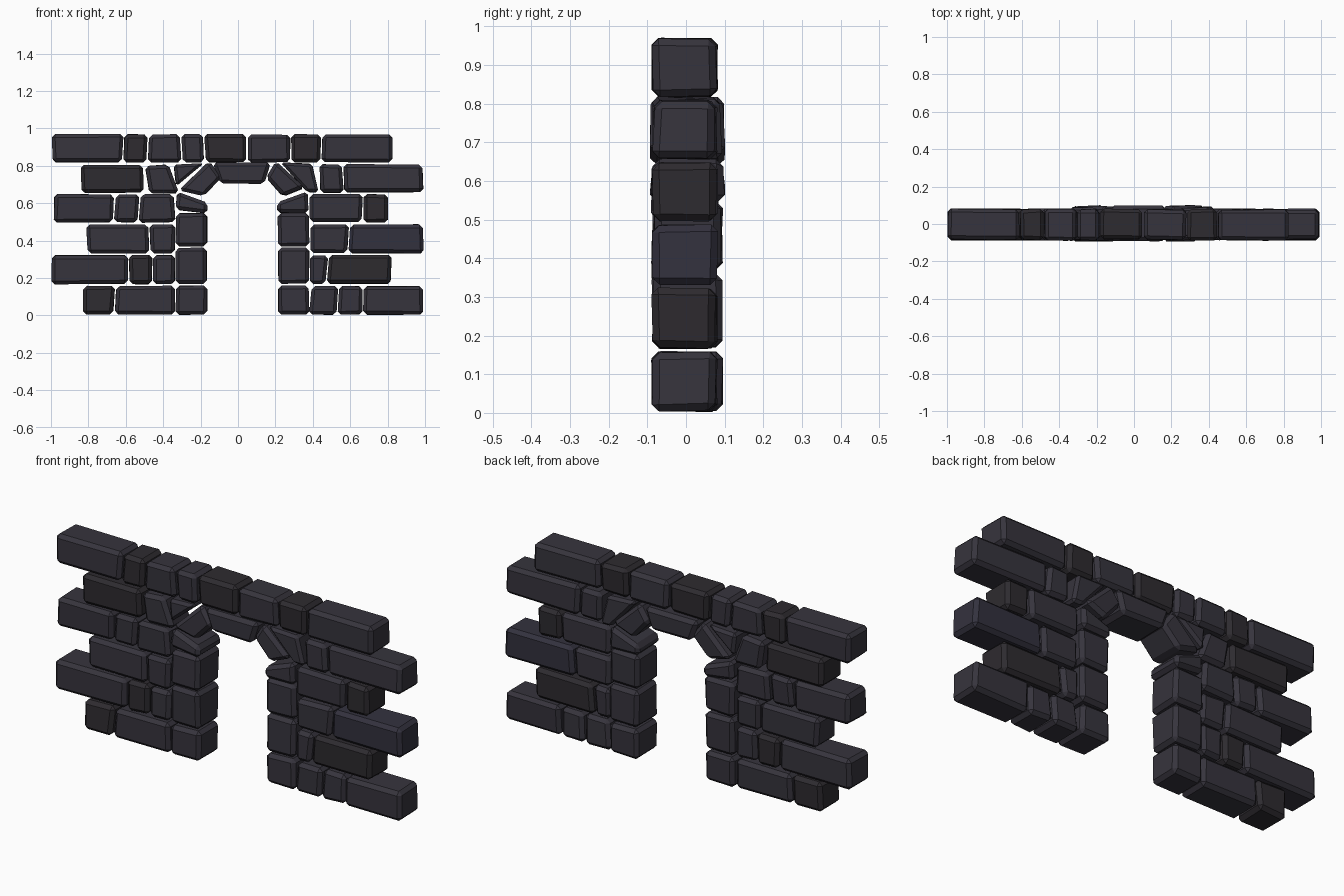
import bpy, bmesh, random

if "Cube" in bpy.data.objects:
    bpy.data.objects.remove(bpy.data.objects["Cube"])
random.seed(4)


def material(name, rgb):
    m = bpy.data.materials.new(name)
    m.diffuse_color = (*rgb, 1)
    m.use_nodes = True
    m.node_tree.nodes["Principled BSDF"].inputs["Base Color"].default_value = m.diffuse_color
    return m


MATS = {"l": material("slate", (0.037, 0.034, 0.046)),
        "d": material("dark_slate", (0.027, 0.024, 0.029)),
        "p": material("blue_slate", (0.033, 0.031, 0.048))}


def jit(a):
    return random.uniform(-a, a)


def stone(name, outline, shade="l", y0=-0.085, y1=0.078, bevel=0.018):
    """Chamfered block: an (x, z) outline, counter-clockwise, carried from y0 to y1."""
    bm = bmesh.new()
    rings = []
    for y in (y0, y1):
        rings.append([bm.verts.new((x + jit(0.003), y + jit(0.006), z + jit(0.003)))
                      for x, z in outline])
    front, back = rings
    n = len(outline)
    bm.faces.new(front)
    bm.faces.new(back[::-1])
    for i in range(n):
        j = (i + 1) % n
        bm.faces.new((front[j], front[i], back[i], back[j]))
    bmesh.ops.recalc_face_normals(bm, faces=bm.faces)
    bmesh.ops.bevel(bm, geom=bm.edges[:], offset=bevel, segments=1,
                    profile=0.5, affect="EDGES", clamp_overlap=True)
    me = bpy.data.meshes.new(name)
    bm.to_mesh(me)
    bm.free()
    me.materials.append(MATS[shade])
    ob = bpy.data.objects.new(name, me)
    bpy.context.collection.objects.link(ob)
    return ob


def course(name, z0, z1, joints, shades):
    """Row of stones between joints given as (x at bottom, x at top)."""
    g = 0.004
    for i, s in enumerate(shades):
        (a, b), (c, d) = joints[i], joints[i + 1]
        stone(f"{name}_stone_{i + 1}",
              [(a + g, z0), (c - g, z0), (d - g, z1), (b + g, z1)], s)


# Wall courses, left and right of the opening
course("course_1_left", 0.005, 0.157, [(-.83, -.83), (-.665, -.655), (-.334, -.334)], "dl")
course("course_1_right", 0.005, 0.157,
       [(.378, .392), (.53, .538), (.667, .67), (.995, .99)], "lll")
course("course_2_left", 0.168, 0.322,
       [(-1, -.998), (-.583, -.587), (-.46, -.455), (-.334, -.334)], "ldl")
course("course_2_right", 0.168, 0.322, [(.382, .382), (.473, .485), (.818, .825)], "ld")
course("course_3_left", 0.332, 0.485, [(-.807, -.817), (-.472, -.475), (-.334, -.332)], "ll")
course("course_3_right", 0.332, 0.485, [(.382, .382), (.587, .598), (.995, .99)], "lp")
course("course_4_left", 0.497, 0.647,
       [(-.988, -.985), (-.667, -.657), (-.535, -.525), (-.332, -.342)], "lll")
course("course_4_right", 0.497, 0.647, [(.382, .38), (.665, .67), (.804, .804)], "ld")
course("course_5_left", 0.655, 0.803, [(-.84, -.843), (-.502, -.503)], "d")
course("course_5_right", 0.657, 0.807, [(.437, .432), (.567, .56), (.995, .992)], "ll")

# Top course across the opening
course("top_course", 0.818, 0.968,
       [(-.995, -.998), (-.615, -.61), (-.485, -.48), (-.298, -.306), (-.176, -.184),
        (.05, .05), (.284, .282), (.443, .448), (.828, .83)], "ldlldldl")

# Jamb stones, the same stack on both sides of the opening
for side, x0, x1 in (("left", -.333, -.166), ("right", .214, .38)):
    for k, (z0, z1) in enumerate([(.005, .16), (.17, .36), (.37, .545)]):
        stone(f"jamb_{side}_{k + 1}", [(x0, z0), (x1, z0), (x1, z1), (x0, z1)],
              y1=0.092)

# Arch: springers, slanted arch stones and keystone
ARCH = {
    "springer_left": [(-.332, .565), (-.162, .545), (-.162, .602), (-.325, .662)],
    "springer_right": [(.21, .548), (.376, .545), (.372, .662), (.21, .602)],
    "arch_stone_left": [(-.315, .668), (-.185, .635), (-.09, .735), (-.155, .825)],
    "arch_stone_right": [(.15, .735), (.24, .635), (.355, .682), (.205, .825)],
    "keystone": [(-.095, .705), (.14, .705), (.175, .815), (-.135, .815)],
}
for name, outline in ARCH.items():
    stone(name, outline, "l", -0.09, 0.097)

# Filler stones behind the arch curve
stone("filler_left_outer", [(-.475, .653), (-.315, .653), (-.37, .807), (-.495, .8)])
stone("filler_left_inner", [(-.33, .69), (-.18, .815), (-.345, .808)], y1=0.09, bevel=.014)
stone("filler_right", [(.37, .66), (.43, .66), (.395, .81), (.225, .818)], y1=0.09, bevel=.014)
